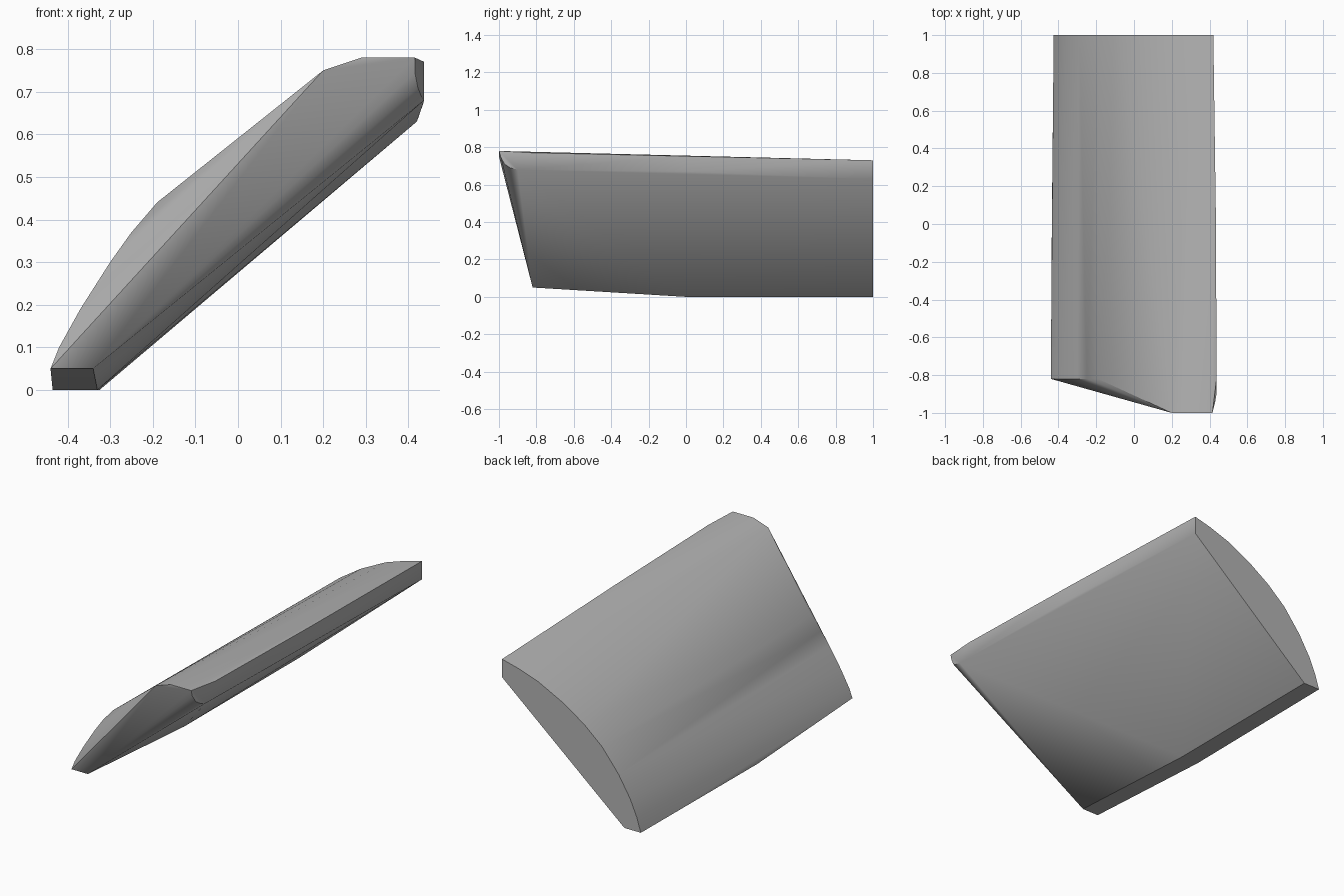
import bpy
import bmesh
import math

cube = bpy.data.objects.get("Cube")
if cube:
    bpy.data.objects.remove(cube, do_unlink=True)

# Plain grey material
grey = bpy.data.materials.new("plain_grey")
grey.use_nodes = True
colour = (0.45, 0.45, 0.45, 1)
grey.diffuse_color = colour
grey.node_tree.nodes["Principled BSDF"].inputs["Base Color"].default_value = colour

# Back end: curved top, short flat foot, upright outer edge
back_arc = [(-.425, 0), (-.40, .08), (-.36, .17), (-.29, .285), (-.19, .41),
            (-.08, .505), (.05, .59), (.2, .665), (.32, .705), (.42, .73)]
back = [(x, 1, z) for x, z in back_arc + [(.42, .63), (-.325, 0)]]

# Middle: where the flat foot and the outer edge bend
middle = [(-.435, 0, 0), (-.33, 0, 0), (.434, 0, .67), (.434, 0, .752)]

# Front: lower curve, set back from the leading top edge
front_arc = [(-.44, .05), (-.42, .10), (-.37, .19), (-.30, .30), (-.25, .37), (-.19, .44)]
front = [(x, -.82, z) for x, z in front_arc + [(-.34, .05)]]
front += [(x, -1, z) for x, z in [(.2, .75), (.29, .78), (.415, .78)]]

# Rounded outer front corner
corner = [(.437, -.82, .77), (.437, -.9, .68), (.43, -.94, .69),
          (.422, -.97, .71), (.415, -.99, .745)]

# Skin the sections as one closed curved panel
bm = bmesh.new()
for point in back + middle + front + corner:
    bm.verts.new(point)
hull = bmesh.ops.convex_hull(bm, input=bm.verts)
spare = {v for v in hull["geom_interior"] + hull["geom_unused"]
         if isinstance(v, bmesh.types.BMVert)}
bmesh.ops.delete(bm, geom=list(spare), context="VERTS")
bmesh.ops.dissolve_limit(bm, angle_limit=math.radians(0.5),
                         verts=bm.verts, edges=bm.edges)
bmesh.ops.recalc_face_normals(bm, faces=bm.faces)

mesh = bpy.data.meshes.new("curved_panel")
bm.to_mesh(mesh)
bm.free()
mesh.materials.append(grey)
panel = bpy.data.objects.new("curved_panel", mesh)
bpy.context.collection.objects.link(panel)

# Soft curve with crisp borders
bpy.ops.object.select_all(action="DESELECT")
panel.select_set(True)
bpy.context.view_layer.objects.active = panel
bpy.ops.object.shade_smooth_by_angle(angle=math.radians(30))
